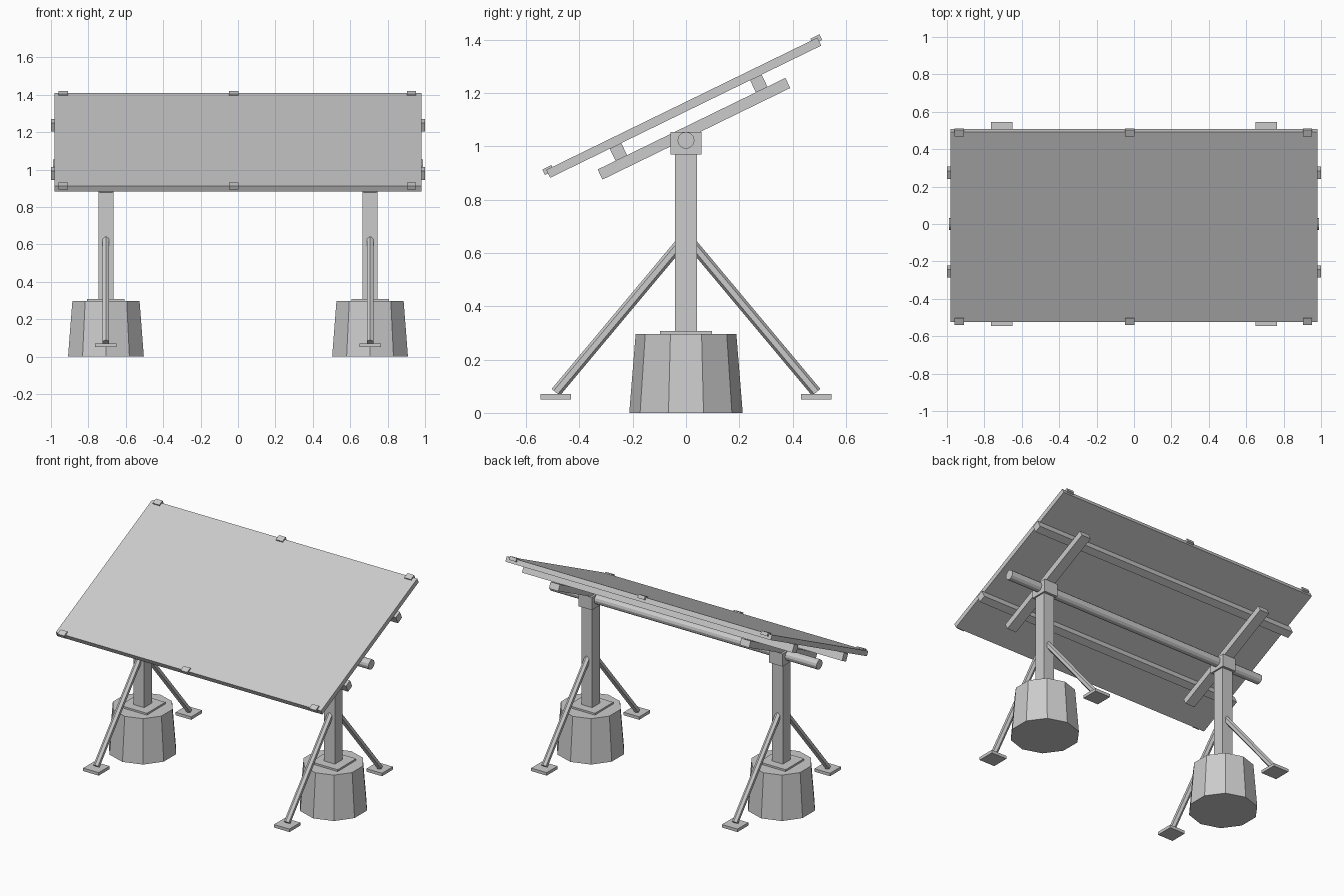
import bpy, bmesh
from math import radians
from mathutils import Matrix, Vector

if "Cube" in bpy.data.objects:
    bpy.data.objects.remove(bpy.data.objects["Cube"])

POST_X = 0.706
PIVOT = Vector((0, 0, 1.023))
TILT = Matrix.Translation(PIVOT) @ Matrix.Rotation(radians(26), 4, 'X')
MID = 0.046          # centre of the tilted assembly along the slope


def finish(name, bm):
    mesh = bpy.data.meshes.new(name)
    bm.to_mesh(mesh)
    bm.free()
    obj = bpy.data.objects.new(name, mesh)
    bpy.context.collection.objects.link(obj)
    return obj


def box(name, centre, size, frame=Matrix()):
    bm = bmesh.new()
    m = frame @ Matrix.Translation(centre) @ Matrix.Diagonal((*size, 1))
    bmesh.ops.create_cube(bm, size=1, matrix=m)
    return finish(name, bm)


def rod(name, a, b, r1, r2, sides):
    a, b = Vector(a), Vector(b)
    d = b - a
    m = Matrix.Translation((a + b) / 2) @ d.to_track_quat('Z', 'Y').to_matrix().to_4x4()
    bm = bmesh.new()
    bmesh.ops.create_cone(bm, cap_ends=True, segments=sides, radius1=r1,
                          radius2=r2, depth=d.length, matrix=m)
    return finish(name, bm)


for x, side in ((-POST_X, "left"), (POST_X, "right")):
    # concrete footing, base plate, post and bearing block
    rod(f"{side}_footing", (x, 0, 0), (x, 0, 0.296), 0.213, 0.189, 10)
    box(f"{side}_base_plate", (x, 0, 0.301), (0.2, 0.195, 0.014))
    box(f"{side}_post", (x, 0, 0.645), (0.08, 0.082, 0.69))
    box(f"{side}_bearing_block", (x, 0, 1.012), (0.1, 0.116, 0.085))
    # tilted cross beam on each post
    box(f"{side}_cross_beam", (x, MID, 0.026), (0.07, 0.784, 0.042), TILT)
    # diagonal braces with foot pads
    for s, end in ((-1, "front"), (1, "back")):
        rod(f"{side}_{end}_brace", (x, s * 0.489, 0.077), (x, s * 0.015, 0.644),
            0.02, 0.02, 6)
        box(f"{side}_{end}_foot_pad", (x, s * 0.489, 0.061), (0.115, 0.115, 0.02))

# horizontal tube through the bearings
rod("torque_tube", (-0.988, 0, PIVOT.z), (0.988, 0, PIVOT.z), 0.032, 0.032, 12)

# panel, with rails beneath and clamps along both long edges
box("panel", (0, MID, 0.1137), (1.964, 1.132, 0.033), TILT)
for s, end in ((-1, "lower"), (1, "upper")):
    box(f"{end}_rail", (0, MID + s * 0.293, 0.072), (2.0, 0.048, 0.052), TILT)
    for i, x in enumerate((-0.934, -0.023, 0.928)):
        box(f"{end}_clamp_{i + 1}", (x, MID + s * 0.56, 0.1265), (0.05, 0.038, 0.023), TILT)
